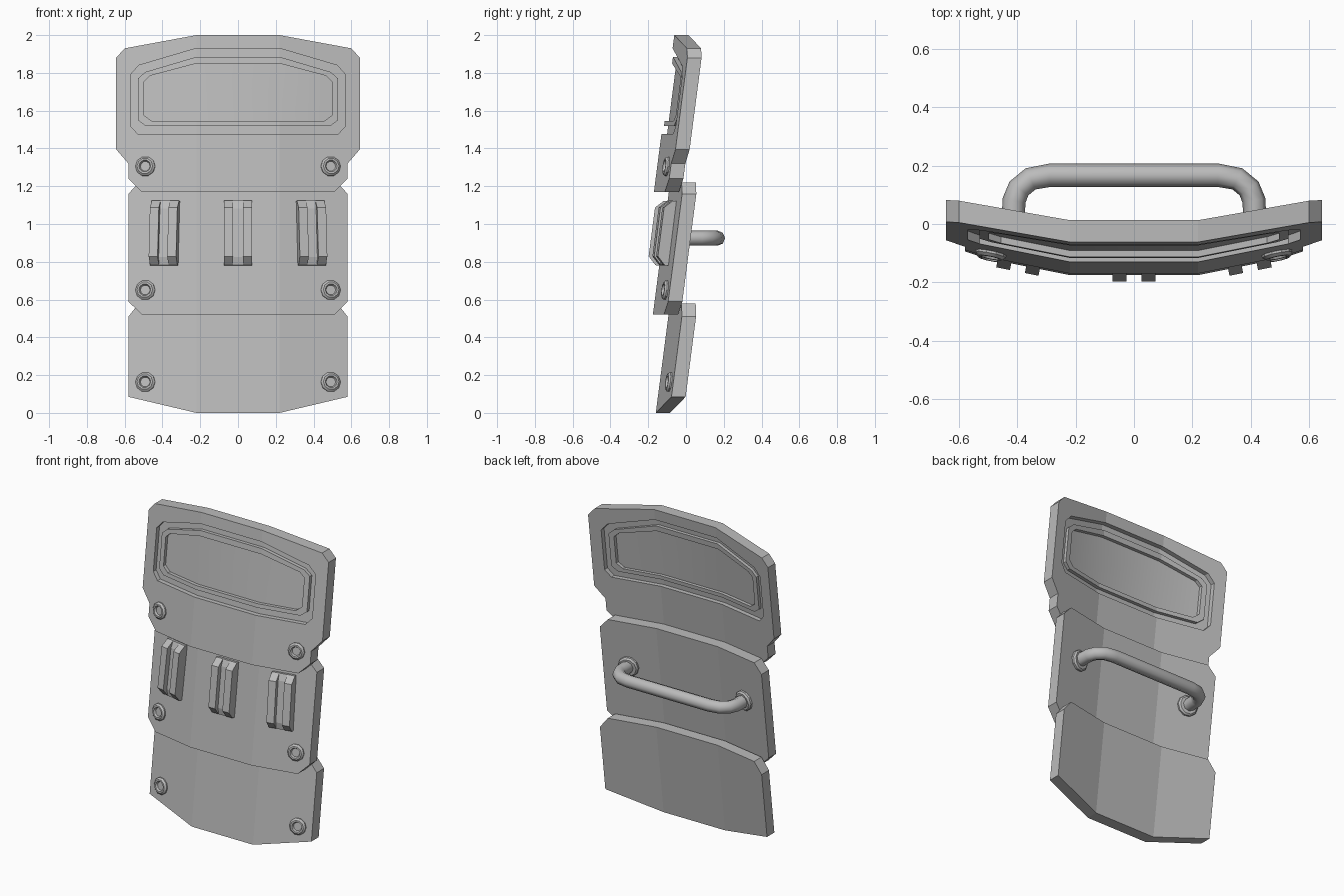
import bpy, bmesh, math
from mathutils import Matrix, Vector

cube = bpy.data.objects.get("Cube")
if cube:
    bpy.data.objects.remove(cube, do_unlink=True)

grey = bpy.data.materials.new("plain_grey")
GREY = (0.5, 0.5, 0.5, 1)
grey.use_nodes = True
grey.diffuse_color = GREY
grey.node_tree.nodes["Principled BSDF"].inputs["Base Color"].default_value = GREY

LEAN, FOLD_X, FOLD = 0.13, 0.22, 0.20   # backward lean, fold position, side slope


def bend(x, z):
    """Depth of the folded, leaning shell at a given place."""
    return LEAN * z + FOLD * max(0, abs(x) - FOLD_X)


def finish(name, bm, smooth=False):
    bmesh.ops.recalc_face_normals(bm, faces=bm.faces[:])
    mesh = bpy.data.meshes.new(name)
    bm.to_mesh(mesh)
    bm.free()
    mesh.materials.append(grey)
    ob = bpy.data.objects.new(name, mesh)
    bpy.context.collection.objects.link(ob)
    if smooth:
        smooth_object(ob)
    return ob


def smooth_object(ob):
    bpy.ops.object.select_all(action='DESELECT')
    ob.select_set(True)
    bpy.context.view_layer.objects.active = ob
    bpy.ops.object.shade_smooth_by_angle(angle=math.radians(35))


def plate(name, loops, front, thick, smooth=False):
    """Mirrored half outlines (the second one is a hole), thickened and folded."""
    bm = bmesh.new()
    for half in loops:
        ring = half + [(-x, z) for x, z in reversed(half)]
        vs = [bm.verts.new((x, 0, z)) for x, z in ring]
        for i, v in enumerate(vs):
            bm.edges.new((v, vs[i - 1]))
    bmesh.ops.triangle_fill(bm, edges=bm.edges[:], use_beauty=True, normal=(0, -1, 0))
    for x in (-FOLD_X, FOLD_X):
        bmesh.ops.bisect_plane(bm, geom=bm.verts[:] + bm.edges[:] + bm.faces[:],
                               dist=1e-4, plane_co=(x, 0, 0), plane_no=(1, 0, 0))
    ext = bmesh.ops.extrude_face_region(bm, geom=bm.faces[:])
    new = [g for g in ext["geom"] if isinstance(g, bmesh.types.BMVert)]
    bmesh.ops.translate(bm, verts=new, vec=(0, thick, 0))
    for v in bm.verts:
        v.co.y += front + bend(v.co.x, v.co.z)
    return finish(name, bm, smooth)


def surface_matrix(x, z, front):
    """Frame on the shell front: local -y points outwards, z runs up the plate."""
    turn = math.atan(FOLD) * (0 if abs(x) < FOLD_X else math.copysign(1, x))
    return (Matrix.Translation((x, front + bend(x, z), z))
            @ Matrix.Rotation(turn, 4, 'Z') @ Matrix.Rotation(-math.atan(LEAN), 4, 'X'))


def lathe(name, profile, sides, matrix):
    """Profile of (radius, height outwards along local -y)."""
    bm = bmesh.new()
    vs = [bm.verts.new((r, -h, 0)) for r, h in profile]
    edges = [bm.edges.new(p) for p in zip(vs, vs[1:])]
    bmesh.ops.spin(bm, geom=vs + edges, cent=(0, 0, 0), axis=(0, 1, 0),
                   angle=math.tau, steps=sides, use_duplicate=False)
    bmesh.ops.remove_doubles(bm, verts=bm.verts[:], dist=1e-4)
    bm.transform(matrix)
    return finish(name, bm, True)


# Three overlapping armour plates
THICK = 0.075
TOP_Y, MID_Y, LOW_Y = -0.322, -0.243, -0.16
top_outline = [(FOLD_X, 2), (.6, 1.93), (.645, 1.88), (.645, 1.395),
               (.58, 1.32), (.58, 1.24), (.51, 1.17)]
middle_outline = [(.525, 1.22), (.58, 1.16), (.58, .59), (.51, .52)]
lower_outline = [(.525, .58), (.58, .51), (.58, .085), (FOLD_X, 0)]


def window(side, top, corner_x, corner_z, side_z, base_z, base):
    return [(FOLD_X, top), (corner_x, corner_z), (side, side_z),
            (side, base_z), (side - .04, base)]


outer = window(.57, 1.93, .525, 1.84, 1.79, 1.52, 1.476)
rim = window(.53, 1.885, .49, 1.805, 1.77, 1.55, 1.52)
inner = window(.497, 1.85, .465, 1.785, 1.755, 1.575, 1.545)

plate("top_plate", [top_outline, outer], TOP_Y, THICK)
plate("middle_plate", [middle_outline], MID_Y, THICK)
plate("lower_plate", [lower_outline], LOW_Y, THICK)

# Window: recessed gutter, raised rim and thin pane
plate("window_gutter", [outer, rim], TOP_Y + .03, .015)
plate("window_rim", [rim, inner], TOP_Y + .008, THICK - .016)
plate("window_pane", [inner], TOP_Y + .03, .015, True)

# Bolts down both sides
bolt = [(.053, -.01), (.053, .008), (.042, .018), (.032, .018), (.026, .006), (0, .006)]
for label, z, front in (("top", 1.305, TOP_Y), ("middle", .65, MID_Y), ("lower", .163, LOW_Y)):
    for side, x in (("left", .49), ("right", -.49)):
        lathe(f"{label}_bolt_{side}", bolt, 10, surface_matrix(x, z, front))


# Front clips: two chamfered bars joined by a lower web
def bar(bm, x0, x1, height):
    low, end, face = .02, .172, .13
    side = [(.01, -end), (-low, -end), (-height, -face),
            (-height, face), (-low, end), (.01, end)]
    f = bm.faces.new([bm.verts.new((x0, y, z)) for y, z in side])
    ext = bmesh.ops.extrude_face_region(bm, geom=[f])
    bmesh.ops.translate(bm, vec=(x1 - x0, 0, 0),
                        verts=[g for g in ext["geom"] if isinstance(g, bmesh.types.BMVert)])


for label, x in (("left", .385), ("centre", 0), ("right", -.385)):
    bm = bmesh.new()
    bar(bm, -.074, -.026, .062)
    bar(bm, .026, .074, .062)
    bar(bm, -.026, .026, .032)
    bm.transform(surface_matrix(x, .95, MID_Y))
    finish(f"clip_{label}", bm)

# Rear handle tube
HANDLE_Z = .925
half_path = [(.415, -.01), (.412, .08), (.395, .122), (.355, .155), (.29, .167)]
path = half_path + [(-x, y) for x, y in reversed(half_path)]
curve = bpy.data.curves.new("handle", 'CURVE')
curve.dimensions = '3D'
curve.bevel_depth = .04
curve.bevel_resolution = 2
spline = curve.splines.new('POLY')
spline.points.add(len(path) - 1)
for p, (x, y) in zip(spline.points, path):
    p.co = (x, y, HANDLE_Z, 1)
curve.materials.append(grey)
handle = bpy.data.objects.new("handle", curve)
bpy.context.collection.objects.link(handle)

# Handle flanges on the back face
flange = [(.065, -.01), (.065, .012), (.055, .022), (0, .022)]
for side, x in (("left", .415), ("right", -.415)):
    matrix = surface_matrix(x, HANDLE_Z, MID_Y + THICK) @ Matrix.Rotation(math.pi, 4, 'Z')
    lathe(f"handle_flange_{side}", flange, 10, matrix)
